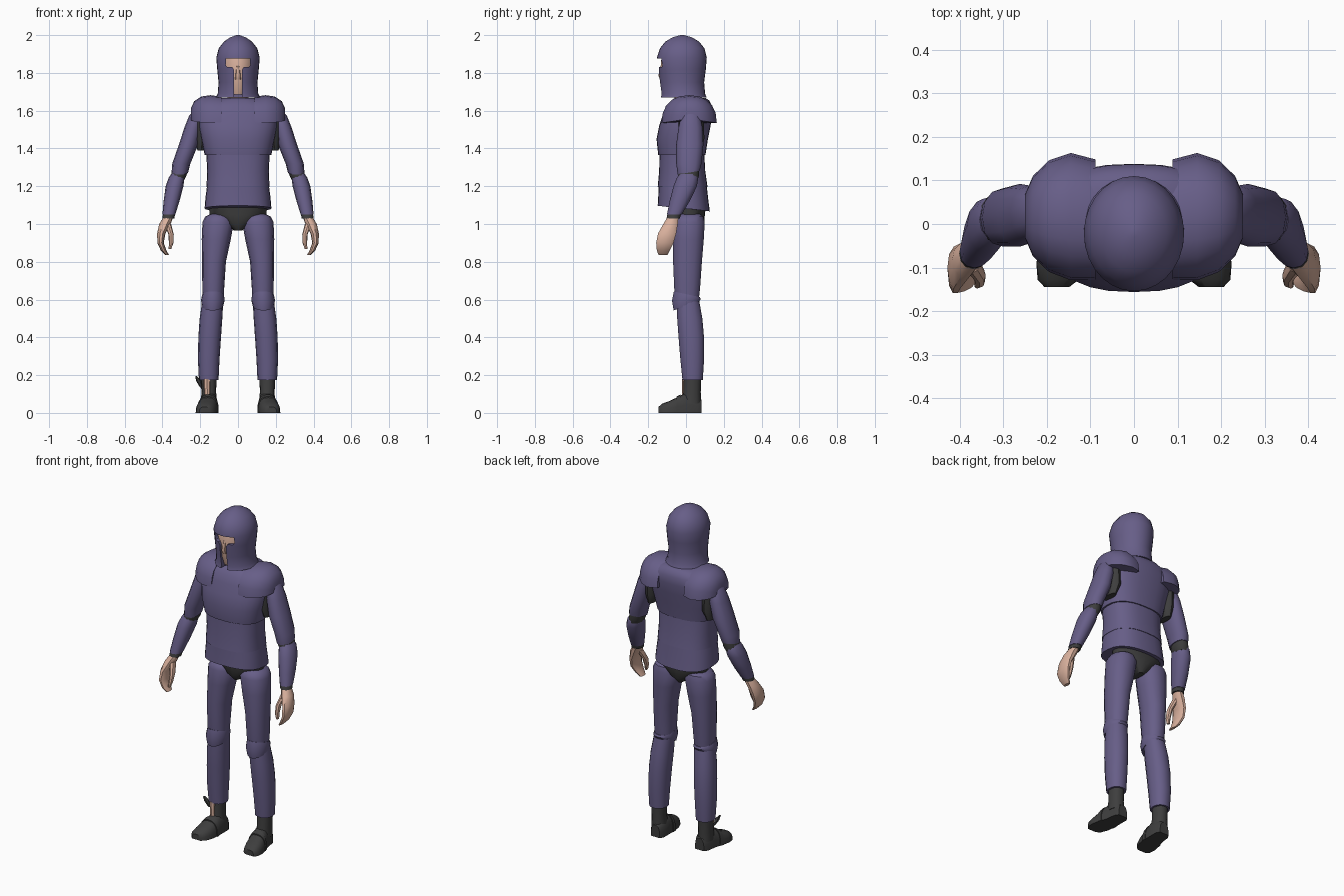
import bpy, bmesh, math
from mathutils import Vector


def material(name, rgb):
    m = bpy.data.materials.new(name)
    m.diffuse_color = (*rgb, 1)
    return m


PURPLE = material("purple armour", (0.135, 0.112, 0.245))
DARK = material("dark cloth", (0.048, 0.048, 0.048))
SKIN = material("skin", (0.70, 0.44, 0.34))


def power(v, p):
    return math.copysign(abs(v) ** (2 / p), v)


def skin(name, rings, mat, mirror=False):
    """Join a stack of point rings into a closed, smooth-shaded surface."""
    bm = bmesh.new()
    rows = [[bm.verts.new(p) for p in r] for r in rings]
    n = len(rows[0])
    for a, b in zip(rows, rows[1:]):
        for i in range(n):
            j = (i + 1) % n
            bm.faces.new((a[i], a[j], b[j], b[i]))
    bm.faces.new(rows[0])
    bm.faces.new(rows[-1])
    bmesh.ops.recalc_face_normals(bm, faces=bm.faces)
    me = bpy.data.meshes.new(name)
    bm.to_mesh(me)
    bm.free()
    me.materials.append(mat)
    ob = bpy.data.objects.new(name, me)
    bpy.context.collection.objects.link(ob)
    smooth(ob)
    if mirror:
        ob.modifiers.new("mirror", "MIRROR")
    return ob


def smooth(ob):
    bpy.ops.object.select_all(action='DESELECT')
    ob.select_set(True)
    bpy.context.view_layer.objects.active = ob
    bpy.ops.object.shade_smooth_by_angle(angle=math.radians(40))


def loft(name, secs, mat, n=12, p=2.2, mirror=False):
    """Horizontal rings: x, y, z, half width, half depth, optional back-up tilt."""
    rings = []
    for s in secs:
        x, y, z, rx, ry = s[:5]
        tilt = s[5] if len(s) > 5 else 0
        ring = []
        for i in range(n):
            a = 2 * math.pi * i / n
            ring.append(Vector((x + rx * power(math.cos(a), p),
                                y + ry * power(math.sin(a), p), z + tilt * math.sin(a))))
        rings.append(ring)
    return skin(name, rings, mat, mirror)


def arch(half, height, p, n=10):
    """Half ring with a flat base, as (across, up) pairs."""
    return [(half * power(math.cos(math.pi * i / n), p),
             height * power(math.sin(math.pi * i / n), p)) for i in range(n + 1)]


# Head: face and neck inside a helmet with a T-shaped opening
loft("face", [(0, -.02, 1.685, .05, .09), (0, -.02, 1.74, .075, .108), (0, -.02, 1.80, .085, .113),
              (0, -.02, 1.86, .088, .113), (0, -.02, 1.91, .08, .10)], SKIN, 24, 2)
loft("nose", [(0, -.125, 1.765, .016, .012), (0, -.13, 1.785, .014, .016),
              (0, -.125, 1.84, .008, .01)], SKIN, 8)
loft("neck", [(0, .01, 1.60, .07, .075), (0, .0, 1.665, .055, .06), (0, -.01, 1.72, .055, .06)], SKIN)
helmet = loft("helmet", [
    (0, -.013, 1.67, .117, .122), (0, -.015, 1.69, .107, .116), (0, -.022, 1.75, .103, .118),
    (0, -.021, 1.82, .110, .126), (0, -.022, 1.88, .115, .132), (0, -.02, 1.93, .102, .118),
    (0, -.02, 1.965, .075, .09), (0, -.02, 1.988, .042, .052), (0, -.02, 2.0, .008, .01)],
    PURPLE, 28, 2)
half_t = [(.02, 1.6), (.02, 1.815), (.03, 1.83), (.058, 1.83), (.065, 1.842), (.063, 1.877)]
outline = half_t + [(-x, z) for x, z in reversed(half_t)]
cutter = skin("helmet_cutter", [[(x, y, z) for x, z in outline] for y in (-.3, -.085)], PURPLE)
cutter.hide_render = True
cut = helmet.modifiers.new("opening", "BOOLEAN")
cut.operation = 'DIFFERENCE'
cut.solver = 'EXACT'
cut.object = cutter
bpy.context.view_layer.objects.active = helmet
bpy.ops.object.modifier_apply(modifier="opening")
bpy.data.objects.remove(cutter)
smooth(helmet)

# Torso: chest plate over waist plate over hip plate, dark underwear below
loft("chest_plate", [
    (0, -.022, 1.365, .176, .125), (0, -.02, 1.45, .195, .136), (0, -.006, 1.52, .208, .136),
    (0, .008, 1.58, .208, .130), (0, .015, 1.625, .19, .122), (0, .022, 1.655, .13, .10),
    (0, .022, 1.668, .085, .08)], PURPLE, 28, 2.5)
loft("waist_plate", [
    (0, -.018, 1.195, .167, .132), (0, -.02, 1.28, .163, .122), (0, -.022, 1.38, .168, .118)],
    PURPLE, 28, 2.5)
loft("hip_plate", [
    (0, -.012, 1.082, .177, .138, -.015), (0, -.015, 1.14, .172, .132, -.004),
    (0, -.018, 1.21, .163, .127)], PURPLE, 28, 2.5)
loft("pelvis", [
    (0, .02, .965, .02, .05), (0, .02, 1.0, .07, .075), (0, .02, 1.05, .15, .08),
    (0, .02, 1.13, .158, .09)], DARK, 20)

# Shoulder pads: arches lofted sideways
pad = []
for x, y, half, base, height in [(.088, .01, .138, 1.537, .137), (.145, .017, .146, 1.535, .147),
                                 (.195, .018, .128, 1.538, .137), (.232, .018, .092, 1.543, .107),
                                 (.25, .018, .05, 1.55, .06)]:
    pad.append([(x, y + a, base + b) for a, b in arch(half, height, 2.3)])
skin("shoulder_pad", pad, PURPLE, True)

# Arms
loft("armpit_sleeve", [(.195, .025, 1.39, .02, .05), (.188, .025, 1.45, .038, .072),
                       (.19, .025, 1.56, .04, .07)], DARK, mirror=True)
loft("upper_arm", [
    (.308, .014, 1.272, .044, .058, .01), (.300, .015, 1.32, .048, .067), (.262, .02, 1.42, .051, .072),
    (.238, .024, 1.51, .046, .064), (.222, .025, 1.575, .036, .05), (.215, .025, 1.60, .02, .03)],
    PURPLE, mirror=True)
loft("elbow_band", [(.322, .01, 1.23, .036, .05), (.314, .013, 1.255, .041, .056),
                    (.306, .015, 1.29, .04, .055)], DARK, mirror=True)
loft("forearm", [
    (.366, -.062, 1.05, .034, .039), (.352, -.034, 1.12, .042, .053), (.336, -.004, 1.20, .047, .062),
    (.325, .008, 1.245, .042, .056), (.32, .01, 1.265, .034, .044)], PURPLE, mirror=True)
loft("wrist_band", [(.369, -.068, 1.03, .032, .035), (.364, -.06, 1.06, .032, .037)], DARK, mirror=True)
loft("hand", [
    (.374, -.122, .835, .009, .024), (.394, -.12, .86, .015, .036), (.410, -.112, .90, .017, .048),
    (.406, -.10, .95, .022, .05), (.387, -.082, 1.0, .03, .04), (.368, -.068, 1.038, .026, .03)],
    SKIN, 10, mirror=True)
loft("thumb", [
    (.360, -.138, .868, .007, .01), (.354, -.132, .90, .012, .014), (.354, -.118, .945, .014, .018),
    (.372, -.09, 1.0, .018, .022)], SKIN, 8, mirror=True)

# Legs
loft("thigh", [
    (.131, .006, .57, .052, .06), (.131, .006, .66, .058, .07), (.127, .008, .80, .063, .078),
    (.115, .013, .92, .077, .083), (.105, .016, 1.01, .083, .085), (.105, .018, 1.04, .068, .075),
    (.105, .02, 1.055, .035, .05)], PURPLE, 14, mirror=True)
loft("shin", [
    (.155, .035, .175, .052, .055), (.155, .033, .28, .057, .064), (.15, .028, .40, .060, .069),
    (.143, .02, .50, .060, .068), (.134, .012, .59, .056, .06)], PURPLE, 14, mirror=True)
loft("knee_plate", [
    (.134, .003, .567, .056, .07, .025), (.133, .002, .598, .063, .078, .005),
    (.132, .004, .628, .057, .07, -.015)], PURPLE, 14, 2, True)

# Boots: ankle shaft, arched foot and flat sole strap
loft("boot_shaft", [(.153, .03, .05, .043, .05), (.155, .032, .11, .039, .046),
                    (.155, .035, .20, .042, .046)], DARK, mirror=True)
foot = []
for x, y, half, height in [(.147, .082, .03, .07), (.148, .06, .043, .09), (.152, .0, .047, .108),
                           (.160, -.045, .055, .083), (.168, -.09, .056, .062),
                           (.174, -.128, .047, .048), (.177, -.145, .028, .032)]:
    foot.append([(x + a, y, b) for a, b in arch(half, height, 2.7)])
skin("boot_foot", foot, DARK, True)
strap = []
for x, y, half, height in [(.157, -.028, .055, .098), (.160, -.05, .058, .087)]:
    strap.append([(x + a, y, b) for a, b in arch(half, height, 2.7)])
skin("boot_strap", strap, DARK, True)

# Torn ankle on one boot: bare skin and a loose flap
loft("bare_ankle", [(-.162, .0, .09, .016, .02), (-.164, -.002, .18, .02, .02)], SKIN, 8)
loft("boot_flap", [(-.195, .01, .135, .006, .01), (-.208, .0, .17, .014, .014),
                   (-.222, -.005, .195, .004, .008)], DARK, 6)
